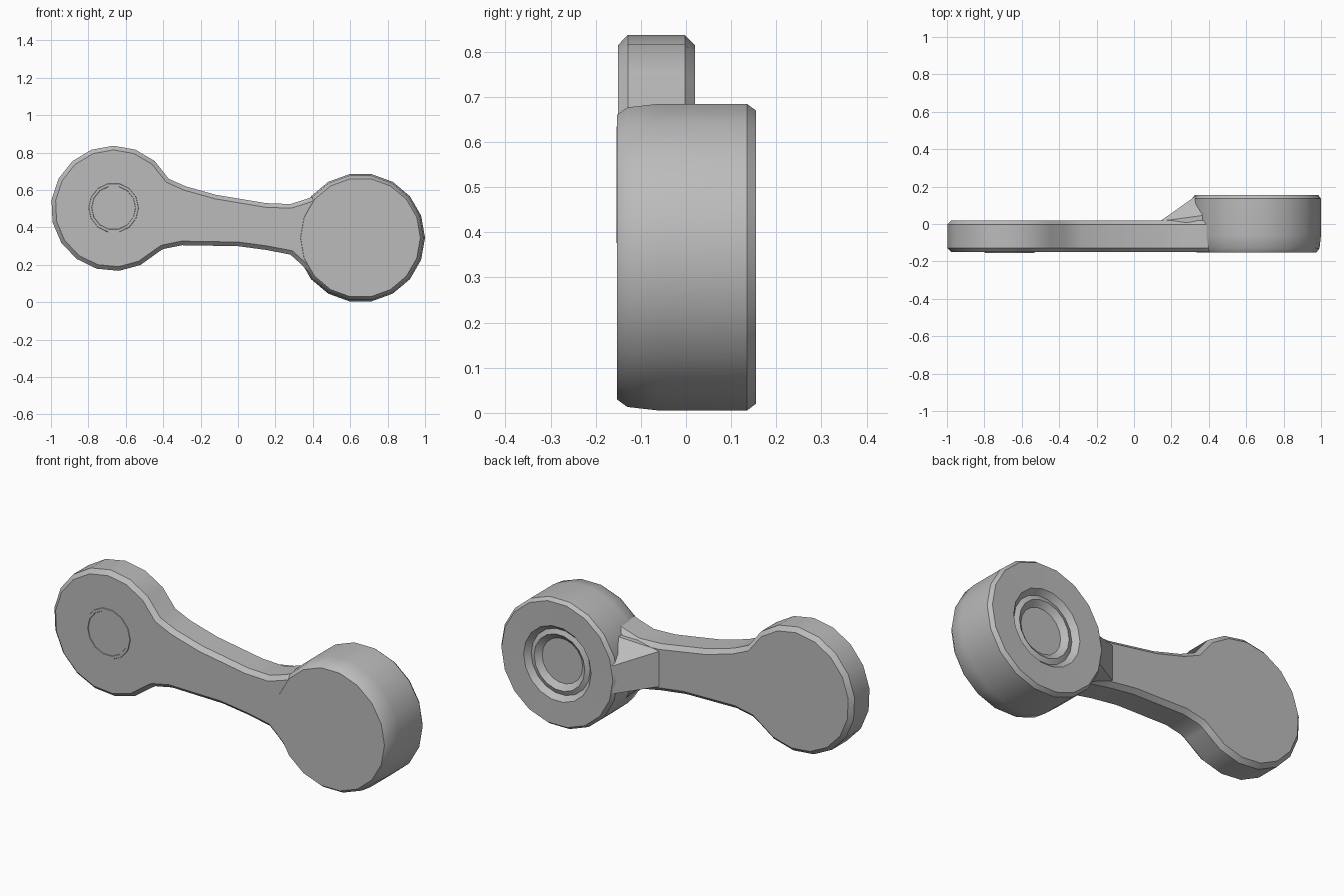
import bpy, bmesh, math
from math import sin, cos, radians, pi

old = bpy.data.objects.get("Cube")
if old:
    bpy.data.objects.remove(old)

grey = bpy.data.materials.new("plain_grey")
grey.use_nodes = True
colour = (0.5, 0.5, 0.5, 1)
grey.diffuse_color = colour
grey.node_tree.nodes["Principled BSDF"].inputs["Base Color"].default_value = colour

SMALL_END = (-0.665, 0.502, 0.335)
BIG_END = (0.655, 0.345, 0.345)
FRONT = -0.153


def finish(bm, name, bevel=0):
    bmesh.ops.recalc_face_normals(bm, faces=bm.faces)
    mesh = bpy.data.meshes.new(name)
    bm.to_mesh(mesh)
    bm.free()
    mesh.materials.append(grey)
    obj = bpy.data.objects.new(name, mesh)
    bpy.context.collection.objects.link(obj)
    if bevel:
        mod = obj.modifiers.new("rim_chamfer", "BEVEL")
        mod.width = bevel
        mod.segments = 1
        mod.limit_method = "ANGLE"
        mod.angle_limit = radians(50)
    bpy.ops.object.select_all(action="DESELECT")
    obj.select_set(True)
    bpy.context.view_layer.objects.active = obj
    bpy.ops.object.shade_smooth_by_angle(angle=radians(30))
    return obj


def arc(centre, start, end, steps):
    x, z, r = centre
    angles = [radians(start + (end - start) * i / steps) for i in range(steps + 1)]
    return [(x + r * cos(a), z + r * sin(a)) for a in angles]


def lathe(name, centre, profile, sides=18, closed=False):
    """Turn (radius, y) pairs about the y axis through the centre."""
    bm = bmesh.new()
    x, z = centre[:2]
    rings = []
    for r, y in profile:
        if r == 0:
            rings.append([bm.verts.new((x, y, z))] * sides)
        else:
            rings.append([bm.verts.new((x + r * cos(2 * pi * i / sides), y,
                                        z + r * sin(2 * pi * i / sides)))
                          for i in range(sides)])
    pairs = list(zip(rings, rings[1:]))
    if closed:
        pairs.append((rings[-1], rings[0]))
    for a, b in pairs:
        for i in range(sides):
            j = (i + 1) % sides
            corners = list(dict.fromkeys([a[i], a[j], b[j], b[i]]))
            bm.faces.new(corners)
    return finish(bm, name)


# Small round end and waisted arm as one extruded outline
upper = [(0.5, 0.6), (0.36, 0.55), (0.28, 0.525), (0.15, 0.53), (0, 0.555),
         (-0.12, 0.575), (-0.28, 0.62), (-0.37, 0.66)]
lower = [(-0.4, 0.285), (-0.3, 0.305), (0, 0.3), (0.15, 0.28), (0.28, 0.255),
         (0.33, 0.21), (0.42, 0.12), (0.55, 0.1)]
outline = upper + arc(SMALL_END, 49, 316, 13) + lower
bm = bmesh.new()
face = bm.faces.new([bm.verts.new((x, FRONT + 0.002, z)) for x, z in outline])
extruded = bmesh.ops.extrude_face_region(bm, geom=[face])
for v in extruded["geom"]:
    if isinstance(v, bmesh.types.BMVert):
        v.co.y = 0.02
finish(bm, "arm_and_small_end", 0.022)

# Thick round end with a stepped recess in its back
R = BIG_END[2]
lathe("thick_round_end", BIG_END,
      [(0, FRONT), (R - 0.025, FRONT), (R - 0.008, -0.13), (R, -0.06),
       (R, 0.135), (R - 0.015, 0.155), (0.2, 0.153), (0.175, 0.125),
       (0.15, 0.135), (0.12, 0.11), (0, 0.11)])

# Sloped web that joins the arm to the thick end
bm = bmesh.new()
for x, y, low, high in [(0.14, 0.015, 0.31, 0.5), (0.28, 0.05, 0.275, 0.505),
                        (0.33, 0.15, 0.27, 0.42), (0.4, 0.05, 0.22, 0.53),
                        (0.4, -0.05, 0.22, 0.53)]:
    for z in (low, high):
        bm.verts.new((x, y, z))
bmesh.ops.convex_hull(bm, input=bm.verts)
finish(bm, "joining_web")

# Faint ring on the front of the small end
lathe("front_ring", (-0.665, 0.505),
      [(0.115, FRONT + 0.005), (0.118, FRONT - 0.001),
       (0.132, FRONT - 0.001), (0.135, FRONT + 0.005)], 14, closed=True)
